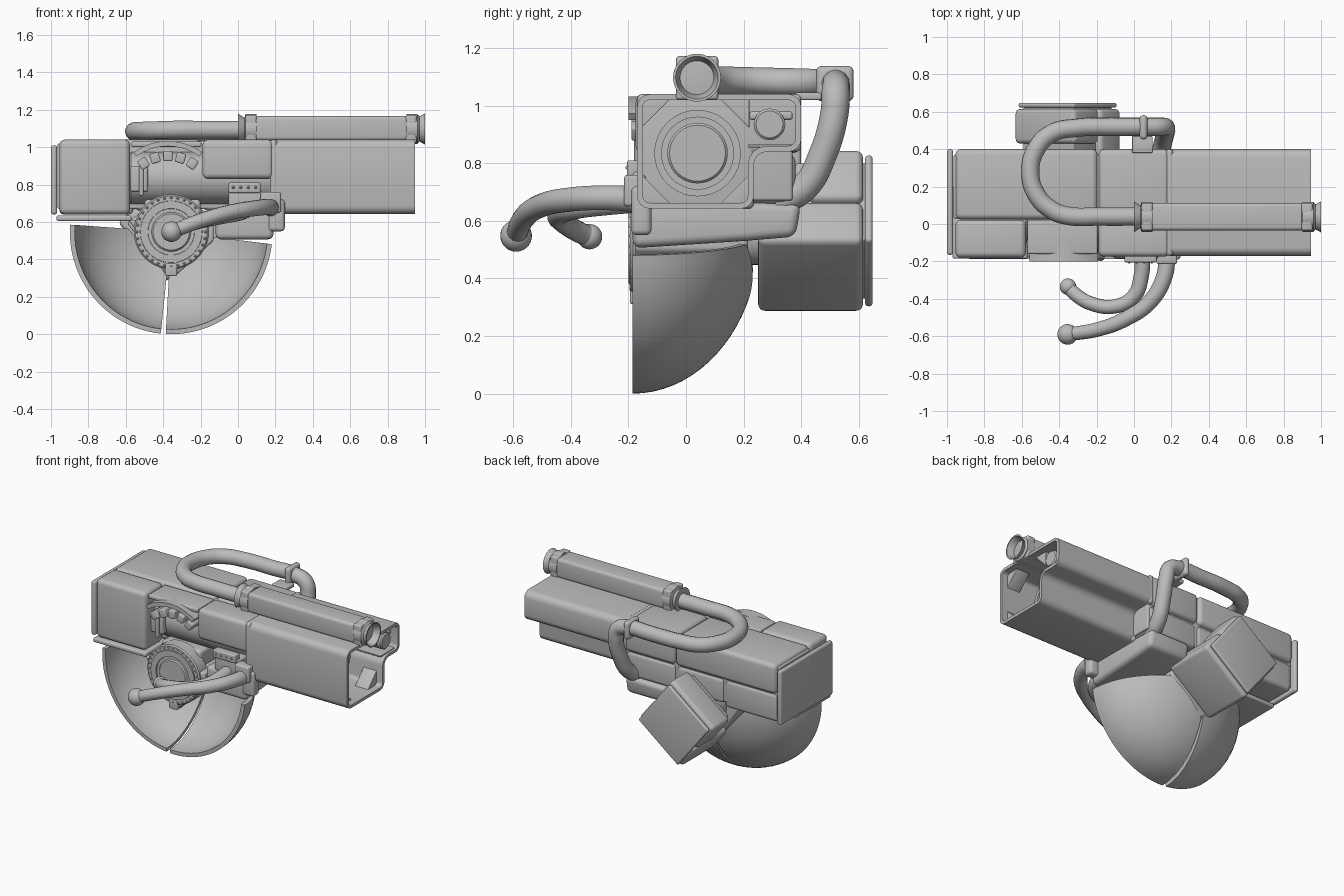
import bpy, bmesh, math
from mathutils import Matrix, Vector

old = bpy.data.objects.get("Cube")
if old:
    bpy.data.objects.remove(old, do_unlink=True)

grey = bpy.data.materials.new("plain grey")
grey.use_nodes = True
grey.diffuse_color = (0.5, 0.5, 0.5, 1)
grey.node_tree.nodes["Principled BSDF"].inputs["Base Color"].default_value = (0.5, 0.5, 0.5, 1)


def finish(ob):
    """Bake modifiers or curves to a mesh, colour it and smooth it."""
    name = ob.name
    dg = bpy.context.evaluated_depsgraph_get()
    mesh = bpy.data.meshes.new_from_object(ob.evaluated_get(dg))
    bpy.data.objects.remove(ob, do_unlink=True)
    new = bpy.data.objects.new(name, mesh)
    bpy.context.collection.objects.link(new)
    mesh.materials.clear()
    mesh.materials.append(grey)
    bpy.ops.object.select_all(action='DESELECT')
    new.select_set(True)
    bpy.context.view_layer.objects.active = new
    bpy.ops.object.shade_smooth_by_angle(angle=math.radians(35))
    return new


def from_bm(name, bm, bevel=0, wall=0):
    bmesh.ops.recalc_face_normals(bm, faces=bm.faces)
    mesh = bpy.data.meshes.new(name)
    bm.to_mesh(mesh)
    bm.free()
    ob = bpy.data.objects.new(name, mesh)
    bpy.context.collection.objects.link(ob)
    if bevel:
        mod = ob.modifiers.new("round", 'BEVEL')
        mod.width, mod.segments = bevel, 4
        mod.limit_method, mod.angle_limit = 'ANGLE', math.radians(40)
    if wall:
        mod = ob.modifiers.new("wall", 'SOLIDIFY')
        mod.thickness, mod.offset = wall, -1
    return finish(ob)


def box(name, x, y, z, bevel=0.02, turn=0, pivot=None):
    """Rounded box from ranges, optionally turned about y."""
    bm = bmesh.new()
    bmesh.ops.create_cube(bm, size=1)
    size = [b - a for a, b in (x, y, z)]
    mid = Vector([(a + b) / 2 for a, b in (x, y, z)])
    bmesh.ops.scale(bm, vec=size, verts=bm.verts)
    bmesh.ops.translate(bm, vec=mid, verts=bm.verts)
    if turn:
        bmesh.ops.rotate(bm, cent=pivot or mid, verts=bm.verts,
                         matrix=Matrix.Rotation(math.radians(turn), 3, 'Y'))
    return from_bm(name, bm, bevel)


def lathe(name, profile, origin, axis, steps=40):
    """Spin (along, radius) points round the x or y axis; the profile is closed."""
    bm = bmesh.new()
    spin = Vector((1, 0, 0)) if axis == 'X' else Vector((0, 1, 0))
    o = Vector(origin)
    ring = [bm.verts.new(o + spin * a + Vector((0, 0, r))) for a, r in profile]
    edges = [bm.edges.new((ring[i], ring[(i + 1) % len(ring)])) for i in range(len(ring))]
    bmesh.ops.spin(bm, geom=ring + edges, cent=o, axis=spin, angle=math.tau,
                   steps=steps, use_merge=True)
    bmesh.ops.remove_doubles(bm, verts=bm.verts, dist=0.0005)
    return from_bm(name, bm)


def disc(name, origin, axis, length, r, steps=40):
    c = min(0.008, length / 4)
    return lathe(name, [(0, 0), (0, r - c), (c, r), (length - c, r),
                        (length, r - c), (length, 0)], origin, axis, steps)


def prism(name, outline, start, end, bevel=0, wall=0, axis='X'):
    """Sweep a (y, z) outline along x, or (x, z) along y; a wall makes an open sleeve."""
    bm = bmesh.new()
    a, b = ([bm.verts.new((t, u, z) if axis == 'X' else (u, t, z)) for u, z in outline]
            for t in (start, end))
    n = len(a)
    for i in range(n):
        bm.faces.new((a[i], a[(i + 1) % n], b[(i + 1) % n], b[i]))
    if not wall:
        bm.faces.new(a)
        bm.faces.new(b)
    return from_bm(name, bm, bevel, wall)


def pipe(name, points, radius, taper=1.0):
    cu = bpy.data.curves.new(name, 'CURVE')
    cu.dimensions, cu.bevel_depth, cu.bevel_resolution = '3D', radius, 5
    cu.use_fill_caps, cu.resolution_u = True, 10
    sp = cu.splines.new('BEZIER')
    sp.bezier_points.add(len(points) - 1)
    for i, (bp, p) in enumerate(zip(sp.bezier_points, points)):
        bp.co = p
        bp.handle_left_type = bp.handle_right_type = 'AUTO'
        bp.radius = 1 + (taper - 1) * i / (len(points) - 1)
    ob = bpy.data.objects.new(name, cu)
    bpy.context.collection.objects.link(ob)
    return finish(ob)


def ball(name, centre, r):
    bm = bmesh.new()
    bmesh.ops.create_uvsphere(bm, u_segments=24, v_segments=14, radius=r)
    bmesh.ops.translate(bm, vec=centre, verts=bm.verts)
    return from_bm(name, bm)


# Main body blocks
box("end_plate", (-1.0, -0.967), (-0.165, 0.40), (0.64, 1.01), 0.014)
box("body_core", (-0.965, 0.20), (0.03, 0.37), (0.67, 1.02), 0.01)
box("rear_top_block", (-0.955, -0.195), (0.025, 0.40), (0.835, 1.04), 0.03)
box("middle_top_block", (-0.19, 0.19), (0.025, 0.40), (0.835, 1.04), 0.03)
box("rear_front_block", (-0.955, -0.577), (-0.18, 0.022), (0.64, 1.04), 0.03)
box("middle_front_block", (-0.19, 0.19), (-0.175, 0.022), (0.83, 1.04), 0.03)
box("rear_low_block", (-0.955, -0.56), (0.03, 0.38), (0.64, 0.83), 0.025)
box("centre_low_block", (-0.55, -0.195), (0.03, 0.38), (0.66, 0.83), 0.025)
box("middle_low_block", (-0.185, 0.19), (0.03, 0.38), (0.66, 0.83), 0.025)
box("rear_tray", (-0.97, -0.57), (-0.185, 0.20), (0.605, 0.635), 0.01)
box("recess_roof", (-0.57, -0.195), (-0.16, 0.022), (1.0, 1.03), 0.01)
disc("inner_barrel", (-0.58, 0.04, 0.835), 'X', 1.0, 0.14)
box("recess_clip", (-0.575, -0.48), (-0.13, 0.03), (0.76, 0.90), 0.015)
box("clip_band", (-0.53, -0.505), (-0.145, 0.02), (0.74, 0.92), 0.008)

# Barrel shroud, open at its far end
outline = [(-0.17, 0.642), (0.235, 0.642), (0.235, 0.84), (0.40, 0.84), (0.40, 1.04), (-0.17, 1.04)]
prism("barrel_shroud", outline, 0.195, 0.945, 0.045, 0.02)
prism("shroud_back_wall", outline, 0.17, 0.21, 0.018)
lathe("barrel_ring", [(0, 0.125), (0, 0.15), (0.3, 0.15), (0.3, 0.125)], (0.42, 0.04, 0.835), 'X')
disc("barrel_face", (0.42, 0.04, 0.835), 'X', 0.25, 0.105)
for i, (y, z, sy, sz) in enumerate([(-0.155, 0.66, 1, 1), (0.22, 0.66, -1, 1),
                                    (-0.155, 1.022, 1, -1), (0.22, 1.022, -1, -1)]):
    prism(f"corner_gusset_{i}", [(y, z), (y + 0.1 * sy, z), (y, z + 0.1 * sz)], 0.80, 0.90, 0.004)
box("pocket_floor", (0.25, 0.93), (0.215, 0.38), (0.855, 0.865), 0.003)
disc("pocket_lens", (0.72, 0.29, 0.935), 'X', 0.20, 0.055, 20)
box("pocket_lens_arm", (0.72, 0.90), (0.22, 0.37), (0.95, 0.98), 0.01)

# Upper sight tube
box("sight_body", (0.09, 0.91), (-0.035, 0.112), (1.035, 1.167), 0.02)
lathe("sight_muzzle", [(0, 0.05), (0, 0.08), (0.06, 0.08), (0.07, 0.067), (0.1, 0.083),
                       (0.1, 0.074), (0.03, 0.05)], (0.9, 0.038, 1.097), 'X')
lathe("sight_rear_collar", [(0, 0), (0, 0.082), (0.035, 0.06), (0.04, 0.08), (0.1, 0.08),
                            (0.1, 0)], (0.0, 0.038, 1.097), 'X')
for i, x in enumerate((0.04, 0.895)):
    box(f"sight_foot_{i}", (x, x + 0.06), (-0.035, 0.112), (1.02, 1.172), 0.012)
box("sight_rail", (0.08, 0.94), (0.0, 0.075), (1.02, 1.06), 0.006)

# Looping hose, which drops down the back
loop = [(0.03, 0.04, 1.093), (-0.18, 0.04, 1.093), (-0.36, 0.045, 1.093)]
for k in range(1, 6):
    t = math.radians(-90 - 30 * k)
    loop.append((-0.33 + 0.225 * math.cos(t), 0.28 + 0.235 * math.sin(t), 1.093 - 0.003 * k))
loop += [(-0.30, 0.515, 1.078), (-0.1, 0.52, 1.077), (0.07, 0.52, 1.075), (0.15, 0.52, 1.045),
         (0.17, 0.515, 0.97), (0.165, 0.475, 0.83), (0.15, 0.415, 0.72), (0.13, 0.32, 0.66)]
pipe("looping_hose", loop, 0.049)
box("hose_clamp", (0.03, 0.072), (0.452, 0.582), (1.015, 1.138), 0.02)
box("hose_clamp_arm", (-0.01, 0.1), (0.38, 0.47), (1.02, 1.045), 0.006)

# Two bowl shells below the body, each with its corner cut off behind the hub
HUB = Vector((-0.357, -0.185, 0.547))
for name, a0, a1 in (("left_shell", 176, 264), ("right_shell", 267, 353)):
    bm = bmesh.new()
    rows = []
    half = math.radians(a1 - a0) / 2
    for i in range(25):
        off = half * (i / 12 - 1)
        a = math.radians(a0 + a1) / 2 + off
        p0 = math.asin(0.24 * math.cos(half) / math.cos(off) / 0.542)
        row = []
        for j in range(15):
            p = p0 + (math.pi / 2 - p0) * j / 14
            row.append(bm.verts.new(HUB + Vector((0.542 * math.sin(p) * math.cos(a),
                                                  0.44 * math.cos(p),
                                                  0.547 * math.sin(p) * math.sin(a)))))
        rows.append(row)
    for r, s in zip(rows, rows[1:]):
        for j in range(14):
            bm.faces.new((r[j], r[j + 1], s[j + 1], s[j]))
    from_bm(name, bm, 0, 0.026)

# Hub with studs
prism("hub_frame", [(-0.585, 0.61), (-0.385, 0.315), (-0.33, 0.315), (-0.13, 0.50), (-0.13, 0.61)],
      -0.175, 0.215, 0.012, 0, 'Y')
disc("hub_axle", (HUB.x, 0.1, HUB.z), 'Y', 0.34, 0.10)
disc("hub_disc", (HUB.x, -0.192, HUB.z), 'Y', 0.10, 0.20)
lathe("hub_rim", [(0, 0.125), (0, 0.165), (0.03, 0.17), (0.03, 0.12)], (HUB.x, -0.2, HUB.z), 'Y')
disc("hub_cap", (HUB.x, -0.20, HUB.z), 'Y', 0.04, 0.105)
for i in range(32):
    a = math.tau * i / 32
    disc(f"hub_stud_{i}", (HUB.x + 0.183 * math.cos(a), -0.197, HUB.z + 0.183 * math.sin(a)),
         'Y', 0.02, 0.007, 8)
box("hub_foot", (-0.39, -0.325), (-0.195, -0.12), (0.31, 0.38), 0.01)
box("hub_hanger", (-0.50, -0.20), (-0.12, 0.25), (0.60, 0.72), 0.02)

# Fan of keys in the recess
FAN = Vector((-0.375, -0.17, 0.72))
bm = bmesh.new()
arc = [[bm.verts.new((FAN.x + r * math.sin(a), -0.20, FAN.z + r * math.cos(a)))
        for r in (0.285, 0.312)] for a in [math.radians(-36 + 72 * i / 16) for i in range(17)]]
for p, q in zip(arc, arc[1:]):
    bm.faces.new((p[0], p[1], q[1], q[0]))
ext = bmesh.ops.extrude_face_region(bm, geom=bm.faces[:])
bmesh.ops.translate(bm, vec=(0, 0.09, 0),
                    verts=[v for v in ext["geom"] if isinstance(v, bmesh.types.BMVert)])
from_bm("fan_arch", bm)
for i in range(5):
    box(f"fan_key_{i}", (FAN.x - 0.025, FAN.x + 0.025), (-0.19, -0.08), (0.925, 0.98),
        0.008, -34 + 17 * i, FAN)

# Saddle and handle mounts
prism("saddle", [(-0.185, 0.505), (0.2, 0.53), (0.38, 0.545), (0.40, 0.66), (-0.185, 0.675)],
      -0.12, 0.19, 0.03)
box("handle_mount", (0.12, 0.23), (-0.215, -0.14), (0.65, 0.76), 0.012)
box("mount_wing", (0.16, 0.25), (-0.19, -0.12), (0.55, 0.72), 0.02)
box("mount_bridge", (-0.05, 0.13), (-0.185, -0.05), (0.66, 0.77), 0.012)
box("mount_plate", (-0.05, 0.12), (-0.205, -0.15), (0.755, 0.81), 0.008)
for i in range(4):
    disc(f"mount_bolt_{i}", (-0.025 + 0.04 * i, -0.21, 0.785), 'Y', 0.02, 0.008, 8)

# Two curved handles with ball ends
pipe("long_handle", [(0.175, -0.17, 0.675), (0.165, -0.27, 0.68), (0.09, -0.41, 0.673),
                     (-0.05, -0.51, 0.65), (-0.2, -0.565, 0.607), (-0.35, -0.59, 0.55)], 0.046, 0.8)
ball("long_handle_knob", (-0.355, -0.59, 0.548), 0.055)
pipe("short_handle", [(0.045, -0.16, 0.67), (0.04, -0.27, 0.66), (0.0, -0.385, 0.645),
                      (-0.1, -0.44, 0.625), (-0.23, -0.425, 0.595), (-0.32, -0.37, 0.56),
                      (-0.352, -0.335, 0.545)], 0.042, 0.85)
ball("short_handle_knob", (-0.353, -0.335, 0.545), 0.044)

# Turned pack at the back, deeper on its lower side
C = Vector((-0.355, 0.5, 0.565))
L = 0.205
box("pack_upper", (C.x - L, C.x + 0.015), (0.43, 0.615), (C.z - L, C.z + L), 0.025, 52, C)
box("pack_lower", (C.x + 0.025, C.x + L), (0.25, 0.615), (C.z - L, C.z + L), 0.025, 52, C)
box("pack_core", (C.x - 0.17, C.x + 0.17), (0.38, 0.63), (C.z - 0.17, C.z + 0.17), 0.01, 52, C)
box("pack_cover", (C.x - 0.19, C.x + 0.19), (0.622, 0.648), (C.z - 0.19, C.z + 0.19), 0.012, 52, C)
